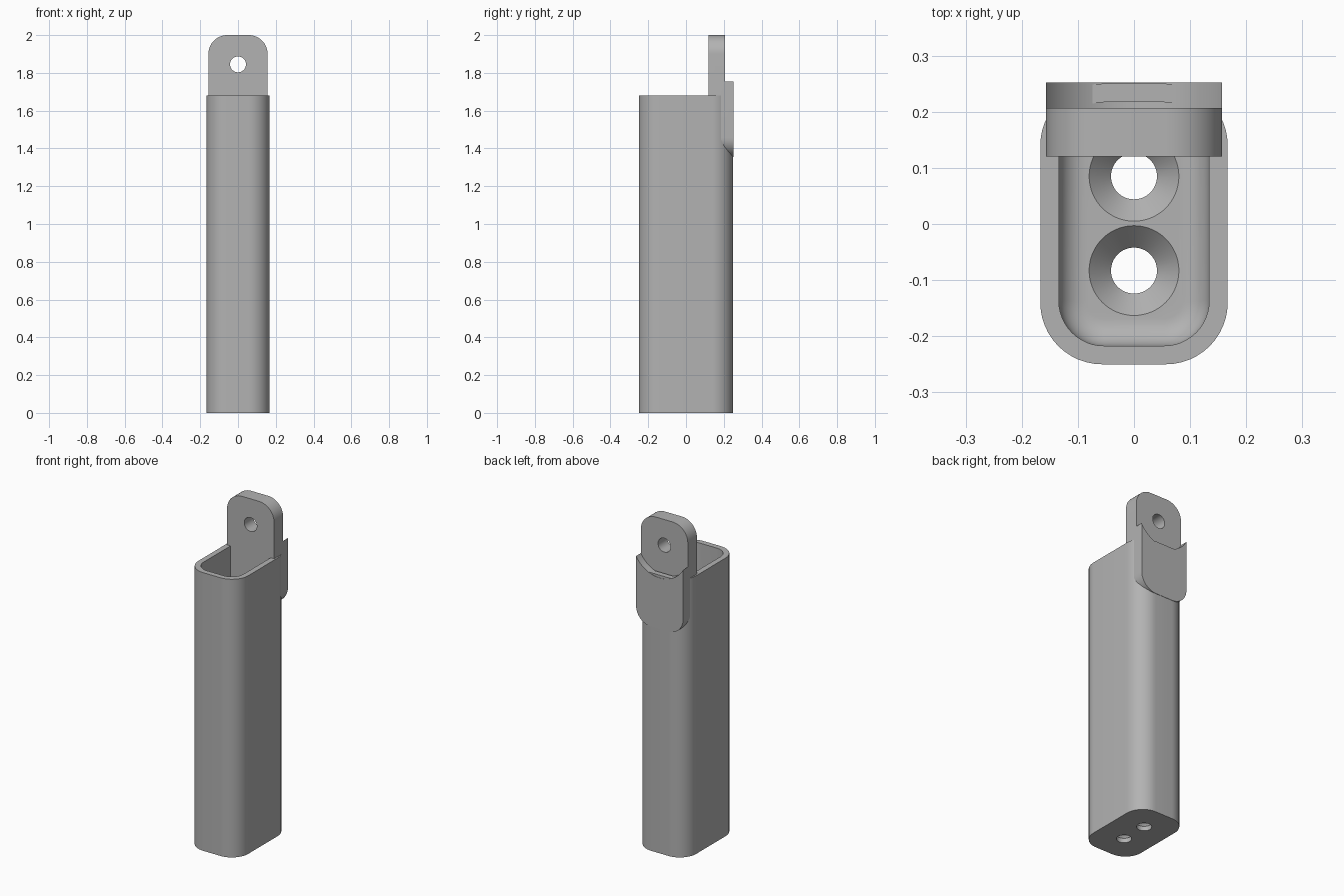
import bpy, bmesh, math
from mathutils import Matrix

cube = bpy.data.objects.get("Cube")
if cube:
    bpy.data.objects.remove(cube, do_unlink=True)

grey = bpy.data.materials.new("plain_grey")
grey.use_nodes = True
shade = (0.45, 0.45, 0.45, 1)
grey.diffuse_color = shade
grey.node_tree.nodes["Principled BSDF"].inputs["Base Color"].default_value = shade


def rounded_rect(hw, hh, r, steps=12):
    """Counter-clockwise outline of a rounded rectangle."""
    pts = []
    for k, (sx, sy) in enumerate([(1, 1), (-1, 1), (-1, -1), (1, -1)]):
        for i in range(steps + 1):
            a = math.pi / 2 * (k + i / steps)
            pts.append((sx * (hw - r) + r * math.cos(a), sy * (hh - r) + r * math.sin(a)))
    return pts


def circle(r, n=64):
    return [(r * math.cos(2 * math.pi * i / n), r * math.sin(2 * math.pi * i / n)) for i in range(n)]


def loft(name, rings, matrix=Matrix()):
    """Closed solid through (outline, height) rings."""
    bm = bmesh.new()
    loops = [[bm.verts.new((x, y, z)) for x, y in pts] for pts, z in rings]
    bm.faces.new(loops[0][::-1])
    bm.faces.new(loops[-1])
    for a, b in zip(loops, loops[1:]):
        for i in range(len(a)):
            j = (i + 1) % len(a)
            bm.faces.new((a[i], a[j], b[j], b[i]))
    bm.transform(matrix)
    bmesh.ops.recalc_face_normals(bm, faces=bm.faces)
    mesh = bpy.data.meshes.new(name)
    bm.to_mesh(mesh)
    bm.free()
    obj = bpy.data.objects.new(name, mesh)
    bpy.context.collection.objects.link(obj)
    mesh.materials.append(grey)
    return obj


def activate(obj):
    bpy.ops.object.select_all(action='DESELECT')
    obj.select_set(True)
    bpy.context.view_layer.objects.active = obj


def cut(obj, cutter):
    activate(obj)
    mod = obj.modifiers.new("cut", 'BOOLEAN')
    mod.operation, mod.solver, mod.object = 'DIFFERENCE', 'EXACT', cutter
    bpy.ops.object.modifier_apply(modifier=mod.name)
    bpy.data.objects.remove(cutter, do_unlink=True)


def along_y(z):
    """Stand an outline upright so that its depth runs towards +y."""
    return Matrix.Translation((0, 0, z)) @ Matrix(((1, 0, 0, 0), (0, 0, 1, 0), (0, 1, 0, 0), (0, 0, 0, 1)))


# Tube body, with a cavity filleted along its floor
height, floor, fillet = 1.68, 0.067, 0.048
outer = rounded_rect(0.167, 0.25, 0.11)
body = loft("tube_body", [(outer, 0), (outer, height)])
rings = []
for i in range(9):
    a = math.pi / 2 * i / 8
    inset = fillet * (1 - math.sin(a))
    rings.append((rounded_rect(0.134 - inset, 0.217 - inset, 0.08 - inset),
                  floor + fillet * (1 - math.cos(a))))
rings.append((rounded_rect(0.134, 0.217, 0.08), height + 0.1))
cut(body, loft("cavity_cutter", rings))

# Countersunk screw holes through the floor
for y in (-0.083, 0.085):
    cone = [(circle(0.041), -0.05), (circle(0.041), floor - 0.04),
            (circle(0.08), floor), (circle(0.08), floor + 0.02)]
    cut(body, loft("screw_cutter", cone, Matrix.Translation((0, y, 0))))

# Hanging lug: thick lower plate, thinned above by a round recess
bottom, top, eye = 1.355, 2.0, 1.845
outline = rounded_rect(0.157, (top - bottom) / 2, 0.1)
lug = loft("hanging_lug", [(outline, 0.12), (outline, 0.252)], along_y((top + bottom) / 2))
cut(lug, loft("recess_cutter", [(circle(0.181, 128), 0.207), (circle(0.181, 128), 0.4)], along_y(eye)))
cut(lug, loft("eye_cutter", [(circle(0.042), 0), (circle(0.042), 0.4)], along_y(eye)))

for obj in (body, lug):
    activate(obj)
    bpy.ops.object.shade_smooth_by_angle(angle=math.radians(30))
